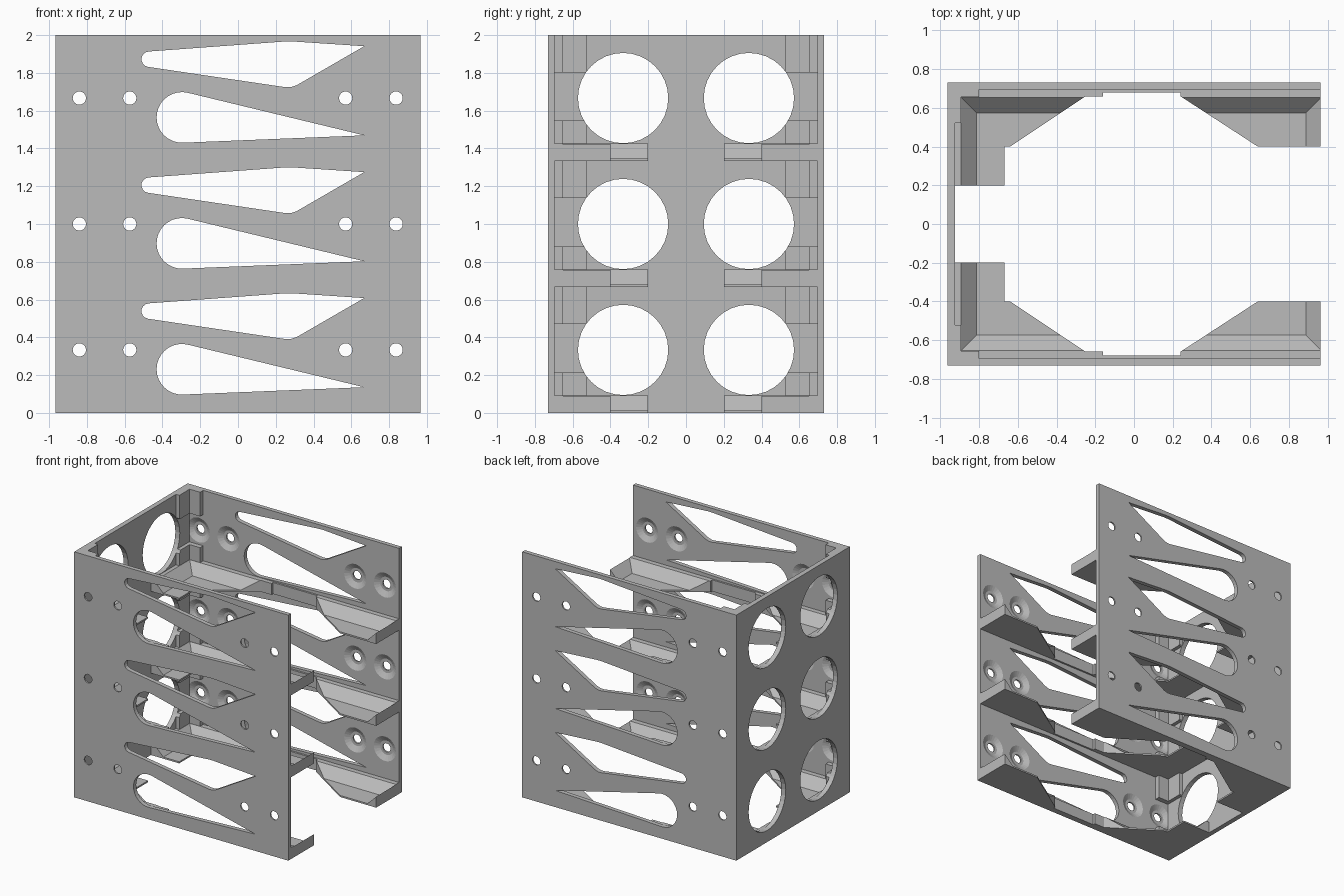
import bpy, bmesh
from math import cos, sin, radians

cube = bpy.data.objects.get("Cube")
if cube:
    bpy.data.objects.remove(cube, do_unlink=True)

GREY = (0.5, 0.5, 0.5, 1)
mat = bpy.data.materials.new("plain_grey")
mat.use_nodes = True
mat.diffuse_color = GREY
mat.node_tree.nodes["Principled BSDF"].inputs["Base Color"].default_value = GREY

PITCH = 2 / 3
LEVELS = [i * PITCH for i in range(3)]
X, Y, XI, YI = 0.965, 0.73, -0.925, 0.695   # outer half sizes, inner wall faces


def arc(cx, cy, r, a0=0, a1=360, n=32):
    steps = n if a1 - a0 == 360 else n - 1
    angles = [radians(a0 + (a1 - a0) * i / steps) for i in range(n)]
    return [(cx + r * cos(a), cy + r * sin(a)) for a in angles]


def rect(x0, x1, y0, y1):
    return [(x0, y0), (x1, y0), (x1, y1), (x0, y1)]


def at_x(pts, x): return [(x, a, b) for a, b in pts]
def at_y(pts, y): return [(a, y, b) for a, b in pts]
def at_z(pts, z): return [(a, b, z) for a, b in pts]


def make(name, solids):
    """One object from closed solids, each a list of equal rings."""
    bm = bmesh.new()
    for rings in solids:
        vs = [[bm.verts.new(p) for p in ring] for ring in rings]
        for a, b in zip(vs, vs[1:]):
            for i in range(len(a)):
                j = (i + 1) % len(a)
                bm.faces.new((a[i], a[j], b[j], b[i]))
        bm.faces.new(vs[0])
        bm.faces.new(vs[-1])
    bmesh.ops.recalc_face_normals(bm, faces=bm.faces)
    me = bpy.data.meshes.new(name)
    bm.to_mesh(me)
    bm.free()
    me.materials.append(mat)
    ob = bpy.data.objects.new(name, me)
    bpy.context.collection.objects.link(ob)
    return ob


def cut(ob, solids):
    """Subtract solids from an object and bake the result."""
    cutter = make("cutter", solids)
    cutter.hide_render = True
    mod = ob.modifiers.new("cut", "BOOLEAN")
    mod.operation, mod.solver, mod.object = "DIFFERENCE", "EXACT", cutter
    dg = bpy.context.evaluated_depsgraph_get()
    baked = bpy.data.meshes.new_from_object(ob.evaluated_get(dg))
    ob.modifiers.clear()
    ob.data = baked
    bpy.data.objects.remove(cutter, do_unlink=True)


# Side wall openings, measured from the floor of each bay
def kite_slot(z):
    return (arc(-0.47, z + 0.539, 0.041, 95, 262, 8)
            + [(0.25, z + 0.391), (0.28, z + 0.391), (0.31, z + 0.401),
               (0.668, z + 0.608), (0.29, z + 0.633), (0.25, z + 0.633)])


def teardrop_slot(z):
    return arc(-0.297, z + 0.231, 0.134, 76.5, 272.3, 18) + [(0.668, z + 0.136)]


def screw_hole(x, z, s):
    steps = [(0.1, 0.69), (0.1, YI), (0.058, 0.718), (0.035, 0.718), (0.035, 0.75)]
    return [at_y(arc(x, z, r, n=24), s * y) for r, y in steps]


for s, side in ((-1, "front"), (1, "back")):
    wall = make(side + "_side_wall", [[at_y(rect(-X, X, 0, 2), s * y) for y in (YI, Y)]])
    cutters = []
    for z in LEVELS:
        for slot in (kite_slot(z), teardrop_slot(z)):
            cutters.append([at_y(slot, s * y) for y in (0.6, 0.8)])
        for x in (-0.84, -0.573, 0.57, 0.837):
            cutters.append(screw_hole(x, z + PITCH / 2, s))
    cut(wall, cutters)

# End wall with round vents
vents = [[at_x(arc(s * 0.333, z + PITCH / 2, 0.239), x) for x in (-1.1, -0.85)]
         for z in LEVELS for s in (-1, 1)]
end_wall = make("end_wall", [[at_x(rect(-YI, YI, 0, 2), x) for x in (-X, XI)]])
cut(end_wall, vents)

# L-shaped corner guides above and below each screw row
guide = [(XI, YI), (XI, 0.523), (-0.895, 0.523), (-0.895, 0.655), (-0.8, 0.655), (-0.8, YI)]
for s, side in ((-1, "front"), (1, "back")):
    pts = [(x, s * y) for x, y in guide]
    posts = make(side + "_corner_guides",
                 [[at_z(pts, z + a), at_z(pts, z + b)]
                  for z in LEVELS for a, b in ((0.093, 0.215), (0.47, PITCH))])
    cut(posts, vents)

# Trays with a sloped recess, split in two halves
half = [(X, YI), (X, 0.4), (0.64, 0.4), (0.24, 0.66), (0.24, 0.68), (-0.16, 0.68),
        (-0.16, 0.66), (-0.25, 0.66), (-0.64, 0.4), (-0.67, 0.4), (-0.67, 0.2),
        (XI, 0.2), (XI, YI)]


def recess(z, d):
    return at_z(rect(-0.813 - d, 0.888 + d, -0.574 - d, 0.574 + d), z + 0.013 + d)


for s, side in ((-1, "front"), (1, "back")):
    pts = [(x, s * y) for x, y in half]
    trays = make(side + "_trays", [[at_z(pts, z), at_z(pts, z + 0.093)] for z in LEVELS])
    cut(trays, [[recess(z, 0), recess(z, 0.09)] for z in LEVELS])
